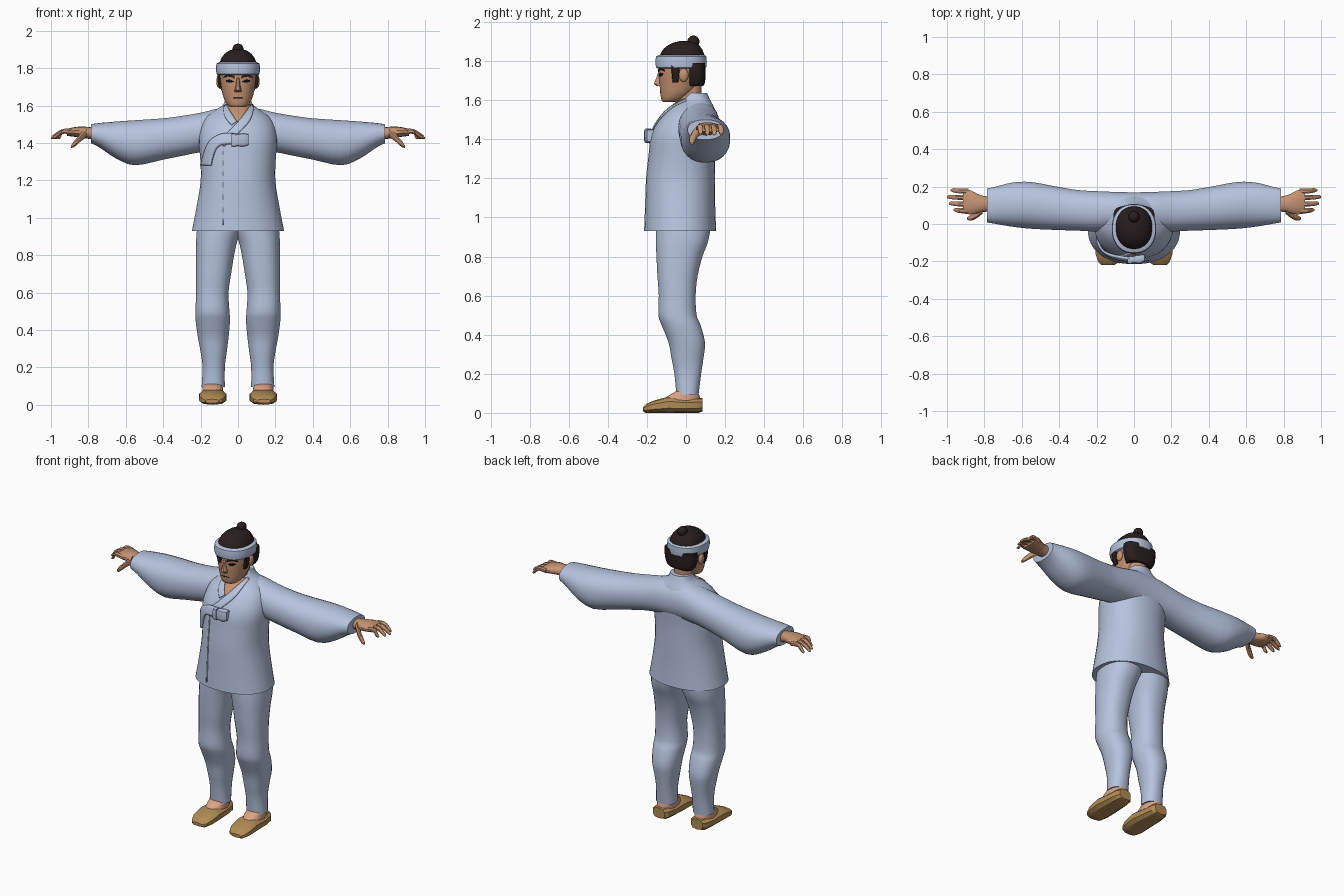
import bpy, bmesh, math
from mathutils import Vector


def material(name, rgb):
    m = bpy.data.materials.new(name)
    m.diffuse_color = (*rgb, 1)
    return m


CLOTH = material("pale_blue_cloth", (0.47, 0.55, 0.73))
SKIN = material("tan_skin", (0.56, 0.29, 0.17))
FOOT = material("light_skin", (0.70, 0.37, 0.24))
HAIR = material("dark_hair", (0.022, 0.013, 0.013))
SHOE = material("straw_shoe", (0.44, 0.26, 0.09))
EYE = material("eye_black", (0.006, 0.005, 0.005))


def finish(name, bm, mat, angle=40):
    bmesh.ops.recalc_face_normals(bm, faces=bm.faces)
    me = bpy.data.meshes.new(name)
    bm.to_mesh(me)
    bm.free()
    ob = bpy.data.objects.new(name, me)
    bpy.context.collection.objects.link(ob)
    me.materials.append(mat)
    bpy.ops.object.select_all(action='DESELECT')
    ob.select_set(True)
    bpy.context.view_layer.objects.active = ob
    bpy.ops.object.shade_smooth_by_angle(angle=math.radians(angle))
    return ob


def dense(rows, k):
    """Smooth a list of section rows with a Catmull-Rom spline."""
    out = []
    for i in range(len(rows) - 1):
        p = [rows[max(0, min(len(rows) - 1, i + d))] for d in (-1, 0, 1, 2)]
        for j in range(k):
            t = j / k
            out.append([0.5 * (2 * b + (c - a) * t + (2 * a - 5 * b + 4 * c - d) * t * t
                               + (3 * b - a - 3 * c + d) * t ** 3) for a, b, c, d in zip(*p)])
    return out + [list(rows[-1])]


def loft(name, rows, mat, axis='z', n=24, e=2.2, k=3, sx=1, angle=40):
    """Rows are (position on axis, min a, max a, min b, max b)."""
    bm = bmesh.new()
    rings = []
    for p, a0, a1, b0, b1 in (dense(rows, k) if k > 1 else rows):
        ring = []
        for i in range(n):
            t = 2 * math.pi * (i + 0.5) / n
            c, s = math.cos(t), math.sin(t)
            a = (a0 + a1) / 2 + (a1 - a0) / 2 * math.copysign(abs(c) ** (2 / e), c)
            b = (b0 + b1) / 2 + (b1 - b0) / 2 * math.copysign(abs(s) ** (2 / e), s)
            x, y, z = {'x': (p, a, b), 'y': (a, p, b), 'z': (a, b, p)}[axis]
            ring.append(bm.verts.new((x * sx, y, z)))
        rings.append(ring)
    for r, q in zip(rings, rings[1:]):
        for i in range(n):
            j = (i + 1) % n
            bm.faces.new((r[i], r[j], q[j], q[i]))
    bm.faces.new(rings[0])
    bm.faces.new(rings[-1])
    return finish(name, bm, mat, angle)


def front(rows, x, z, e=2.2):
    """Depth of the front surface of an upright loft."""
    d = dense(rows, 3)
    z = max(d[0][0], min(d[-1][0], z))
    for a, b in zip(d, d[1:]):
        if a[0] <= z <= b[0]:
            t = (z - a[0]) / (b[0] - a[0])
            _, x0, x1, y0, y1 = [u + (v - u) * t for u, v in zip(a, b)]
            f = min(1, abs(x / x1))
            return (y0 + y1) / 2 - (y1 - y0) / 2 * (1 - f ** e) ** (1 / e)


def patch(name, left, right, mat, rows, off=0.004, thick=0.005, k=4, m=4):
    """Thin sheet between two (x, z) lines, laid on a front surface."""
    bm = bmesh.new()
    grid = []
    for a, b in zip(dense(left, k), dense(right, k)):
        line = []
        for i in range(m + 1):
            x, z = [u + (v - u) * i / m for u, v in zip(a, b)]
            line.append(bm.verts.new((x, front(rows, x, z) - off, z)))
        grid.append(line)
    for r, q in zip(grid, grid[1:]):
        for i in range(m):
            bm.faces.new((r[i], r[i + 1], q[i + 1], q[i]))
    ob = finish(name, bm, mat)
    mod = ob.modifiers.new("thickness", 'SOLIDIFY')
    mod.thickness, mod.offset = thick, 0


def ball(name, loc, scale, mat):
    bm = bmesh.new()
    bmesh.ops.create_uvsphere(bm, u_segments=16, v_segments=10, radius=1)
    for v in bm.verts:
        v.co = Vector(loc) + v.co * Vector(scale)
    finish(name, bm, mat)


def sym(rows):
    return [(z, -r, r, y0, y1) for z, r, y0, y1 in rows]


# jacket body
TORSO = sym([(.93, .247, -.215, .155), (1.06, .222, -.21, .15), (1.2, .2, -.205, .15),
             (1.32, .203, -.192, .15), (1.40, .21, -.183, .155), (1.46, .205, -.162, .158),
             (1.52, .185, -.122, .155), (1.56, .145, -.085, .145), (1.60, .085, -.035, .125),
             (1.637, .066, -.005, .108)])
loft("jacket_body", TORSO, CLOTH, n=40)

# sleeves running through the shoulder yoke, with open cuffs
half = [(0, -.02, .17, 1.36, 1.59), (.1, -.03, .172, 1.36, 1.585), (.2, -.04, .176, 1.35, 1.562),
        (.3, -.036, .182, 1.33, 1.545), (.4, -.033, .198, 1.31, 1.532), (.55, -.026, .225, 1.28, 1.522),
        (.65, -.015, .222, 1.315, 1.515), (.74, 0, .2, 1.375, 1.507), (.785, .008, .19, 1.398, 1.5)]
full = [(-r[0], *r[1:]) for r in half[:0:-1]] + half
loft("sleeves", full, CLOTH, axis='x', n=28)

# trousers, feet and shoes
LEG = [(.095, .07, .195, -.05, .065), (.2, .07, .19, -.06, .078), (.28, .06, .2, -.075, .09),
       (.36, .05, .215, -.09, .098), (.45, .042, .227, -.126, .075), (.5, .045, .228, -.142, .055),
       (.6, .05, .225, -.14, .05), (.7, .036, .225, -.147, .06), (.8, .02, .225, -.152, .085),
       (.87, .004, .225, -.155, .112), (.94, -.02, .22, -.155, .125), (1.0, -.02, .21, -.15, .12)]
SOLE = [(-.22, .105, .175, .008, .03), (-.205, .08, .192, 0, .045), (-.165, .065, .207, 0, .063),
        (-.09, .06, .21, 0, .083), (0, .068, .205, 0, .074), (.065, .078, .195, 0, .078),
        (.085, .095, .18, .008, .075)]
for side, s in (("left", 1), ("right", -1)):
    loft(side + "_trouser_leg", LEG, CLOTH, sx=s, n=24, e=2.3)
    loft(side + "_shoe", SOLE, SHOE, axis='y', sx=s, n=10, e=2.7, k=1, angle=30)
    loft(side + "_foot", [(.04, .078, .192, -.13, .074), (.08, .079, .191, -.105, .074),
                          (.112, .08, .188, -.05, .06)], FOOT, sx=s, k=1, n=16)

    # hands
    loft(side + "_palm", [(.755, .07, .145, 1.415, 1.48), (.82, .06, .155, 1.425, 1.487),
                          (.87, .05, .18, 1.432, 1.485), (.915, .055, .19, 1.438, 1.475)],
         SKIN, axis='x', sx=s, n=14)
    for i, tip in enumerate((.965, .99, 1.0, .98)):
        y = .069 + .035 * i
        path = [(.885, y, 1.458), (.935, y + .003, 1.462), (tip - .015, y + .006, 1.435), (tip, y + .006, 1.425)]
        loft(f"{side}_finger_{i + 1}", [(x, yy - r, yy + r, z - r, z + r) for (x, yy, z), r in
                                        zip(path, (.016, .014, .012, .005))], SKIN, axis='x', sx=s, n=8)
    path = [(.81, .075, 1.455), (.845, .045, 1.425), (.875, .032, 1.395), (.893, .03, 1.38)]
    loft(side + "_thumb", [(x, yy - r, yy + r, z - 1.2 * r, z + 1.2 * r) for (x, yy, z), r in
                           zip(path, (.022, .018, .015, .006))], SKIN, axis='x', sx=s, n=8)

# neck and head
loft("neck", sym([(1.5, .062, -.05, .085), (1.58, .06, -.048, .08), (1.68, .06, -.045, .08)]), SKIN)
HEAD = sym([(1.592, .04, -.118, -.05), (1.605, .058, -.127, -.01), (1.64, .077, -.132, .04),
            (1.68, .088, -.136, .068), (1.72, .098, -.138, .082), (1.77, .104, -.14, .088),
            (1.82, .102, -.138, .088)])
loft("head", HEAD, SKIN, n=28)

# nose: narrow bridge widening to the tip
loft("nose", [(1.672, -.02, .02, -.15, -.12), (1.684, -.019, .019, -.166, -.12),
              (1.715, -.011, .011, -.153, -.12), (1.75, -.009, .009, -.14, -.12)], SKIN, n=8, k=1)
patch("mouth", [(-.025, 1.642), (-.025, 1.638)], [(.025, 1.642), (.025, 1.638)], EYE, HEAD, .001, .002, 1)

# brows, eyes, ears and sideburns
for side, s in (("left", 1), ("right", -1)):
    patch(side + "_brow", [(s * .018, 1.745), (s * .05, 1.755), (s * .076, 1.748)],
          [(s * .018, 1.756), (s * .05, 1.766), (s * .076, 1.755)], HAIR, HEAD, .003, .005)
    patch(side + "_eye", [(s * .024, 1.727), (s * .044, 1.722), (s * .064, 1.729)],
          [(s * .024, 1.73), (s * .044, 1.738), (s * .064, 1.735)], EYE, HEAD, .002, .004)
    ball(side + "_ear", (s * .102, -.012, 1.728), (.014, .025, .034), SKIN)
    loft(side + "_sideburn", [(1.69, .078, .1, -.068, -.04), (1.72, .085, .108, -.072, -.036),
                              (1.78, .085, .112, -.076, -.03)], HAIR, sx=s, n=12, e=5, k=1)

# hair and headband
loft("back_hair", sym([(1.672, .08, .0, .088), (1.69, .094, .002, .097), (1.73, .106, .0, .1),
                       (1.79, .109, -.005, .1)]), HAIR, e=2.8)
loft("hair_cap", sym([(1.8, .1, -.138, .097), (1.83, .098, -.134, .095), (1.865, .082, -.113, .08),
                      (1.89, .054, -.075, .055), (1.902, .02, -.035, .015)]), HAIR, n=28)
ball("topknot", (0, .038, 1.9), (.03, .031, .031), HAIR)
loft("headband", sym([(1.763, .108, -.147, .098), (1.768, .115, -.154, .104), (1.795, .119, -.158, .107),
                      (1.824, .116, -.154, .105), (1.832, .1, -.138, .096)]), CLOTH, n=32, k=1)

# neckline, lapel and front overlap
patch("open_neck", [(-.06, 1.603), (-.035, 1.56), (-.004, 1.514)],
      [(.068, 1.603), (.04, 1.56), (.002, 1.514)], SKIN, TORSO, .002, .004)
patch("upper_lapel", [(.07, 1.605), (.04, 1.56), (0, 1.512), (-.085, 1.425)],
      [(.083, 1.595), (.075, 1.545), (.04, 1.49), (-.075, 1.38)], CLOTH, TORSO, .005, .008)
patch("under_lapel", [(-.062, 1.605), (-.037, 1.56), (-.006, 1.515)],
      [(-.078, 1.595), (-.07, 1.54), (-.035, 1.495)], CLOTH, TORSO, .003, .006)
patch("front_seam", [(-.083, .96), (-.083, 1.2), (-.083, 1.4)],
      [(-.077, .96), (-.077, 1.2), (-.077, 1.4)], CLOTH, TORSO, .001, .006, m=1)

# ribbon tie with hanging tail
patch("ribbon_tail", [(-.02, 1.45), (-.09, 1.447), (-.15, 1.41), (-.178, 1.35), (-.198, 1.28)],
      [(-.02, 1.395), (-.085, 1.39), (-.115, 1.37), (-.133, 1.33), (-.145, 1.28)],
      CLOTH, TORSO, .016, .012)
loft("ribbon_loop", [(-.03, -.205, -.17, 1.385, 1.445), (.03, -.212, -.165, 1.38, 1.453),
                     (.055, -.2, -.16, 1.388, 1.448)], CLOTH, axis='x', n=12, e=5, k=1)
loft("ribbon_knot", [(-.035, -.212, -.17, 1.38, 1.45), (-.01, -.215, -.17, 1.38, 1.455)],
     CLOTH, axis='x', n=12, e=5, k=1)
